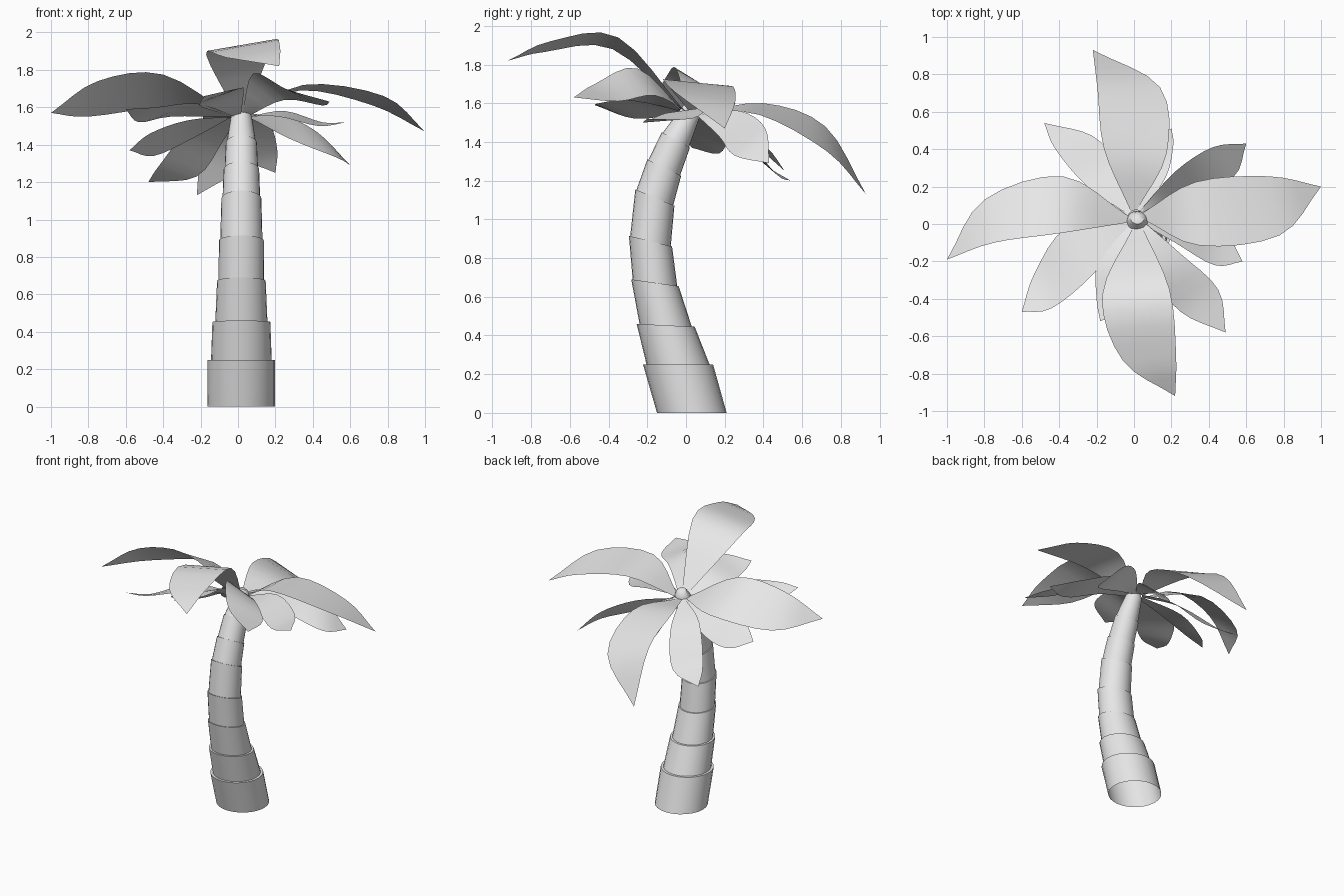
import bpy, bmesh, math
from mathutils import Vector

if "Cube" in bpy.data.objects:
    bpy.data.objects.remove(bpy.data.objects["Cube"])

mat = bpy.data.materials.new("pale_grey")
mat.diffuse_color = (0.8, 0.8, 0.8, 1)
mat.use_nodes = True
mat.node_tree.nodes["Principled BSDF"].inputs["Base Color"].default_value = mat.diffuse_color


def finish(name, bm, angle):
    me = bpy.data.meshes.new(name)
    bm.to_mesh(me)
    bm.free()
    ob = bpy.data.objects.new(name, me)
    bpy.context.collection.objects.link(ob)
    me.materials.append(mat)
    bpy.ops.object.select_all(action='DESELECT')
    ob.select_set(True)
    bpy.context.view_layer.objects.active = ob
    bpy.ops.object.shade_smooth_by_angle(angle=math.radians(angle))
    return ob


# Trunk: tilted rings (front y, front z, back y, back z, half width);
# each segment starts slightly narrower than the top of the one below
SIDES = 24
rings = [(-.15, 0, .21, 0, .18), (-.222, .25, .14, .25, .18),
         (-.255, .46, .045, .445, .155), (-.283, .69, -.038, .655, .13),
         (-.295, .915, -.072, .86, .12), (-.262, 1.155, -.06, 1.07, .107),
         (-.2, 1.31, -.025, 1.225, .095), (-.125, 1.45, .02, 1.37, .083),
         (-.025, 1.575, .07, 1.525, .056)]


def add_ring(bm, spec, k=1.0):
    y0, z0, y1, z1, w = spec
    c = Vector((0.018, (y0 + y1) / 2, (z0 + z1) / 2))
    half = Vector((0, (y1 - y0) / 2, (z1 - z0) / 2))
    out = []
    for i in range(SIDES):
        a = math.tau * i / SIDES
        out.append(bm.verts.new(c + (Vector((w, 0, 0)) * math.cos(a) + half * math.sin(a)) * k))
    return out


bm = bmesh.new()
loops = [add_ring(bm, rings[0])]
for i, spec in enumerate(rings[1:], 1):
    loops.append(add_ring(bm, spec))
    if i < len(rings) - 1:
        loops.append(add_ring(bm, spec, 0.9 if i < 3 else 0.94))
# Rounded crown on the trunk top
loops.append(add_ring(bm, (.0, 1.605, .062, 1.575, .036)))
for a, b in zip(loops, loops[1:]):
    for i in range(SIDES):
        j = (i + 1) % SIDES
        bm.faces.new((a[i], a[j], b[j], b[i]))
tip = bm.verts.new((0.018, 0.036, 1.605))
for i in range(SIDES):
    bm.faces.new((loops[-1][i], loops[-1][(i + 1) % SIDES], tip))
finish("trunk", bm, 40)


# Leaves: sheet lofted between a left and a right edge that meet at the tip
def spline(pts, n):
    p = [2 * pts[0] - pts[1]] + pts + [2 * pts[-1] - pts[-2]]
    out = []
    for s in range(len(pts) - 1):
        a, b, c, d = p[s:s + 4]
        for i in range(n):
            t = i / n
            out.append(0.5 * (2 * b + (c - a) * t + (2 * a - 5 * b + 4 * c - d) * t * t
                              + (3 * b - a - 3 * c + d) * t ** 3))
    return out + [pts[-1]]


def leaf(name, l1, l2, r1, r2, tip):
    crown = Vector((0.01, 0.035, 1.55))
    l1, l2, r1, r2, tip = map(Vector, (l1, l2, r1, r2, tip))
    out = tip - crown
    out.z = 0
    out.normalize()
    side = Vector((-out.y, out.x, 0)) * 0.018
    root = crown + out * 0.04
    left = spline([root + side, l1, l2, tip], 4)
    right = spline([root - side, r1, r2, tip], 4)
    bm = bmesh.new()
    rows = [[bm.verts.new(a.lerp(b, t)) for t in (0, .5, 1)] for a, b in zip(left[:-1], right[:-1])]
    for p, q in zip(rows, rows[1:]):
        for i in range(2):
            bm.faces.new((p[i], p[i + 1], q[i + 1], q[i]))
    end = bm.verts.new(tip)
    for i in range(2):
        bm.faces.new((rows[-1][i], rows[-1][i + 1], end))
    bmesh.ops.recalc_face_normals(bm, faces=bm.faces)
    if sum(f.normal.z * f.calc_area() for f in bm.faces) < 0:
        bmesh.ops.reverse_faces(bm, faces=bm.faces)
    finish(name, bm, 60)


# Four long leaves: left edge x2, right edge x2, tip
leaf("long_leaf_back", (-.16, .4, 1.6), (-.195, .72, 1.48), (.175, .38, 1.54), (.14, .73, 1.35), (-.22, .93, 1.13))
leaf("long_leaf_front", (.19, -.35, 1.94), (.225, -.7, 1.92), (-.17, -.38, 1.88), (-.06, -.73, 1.865), (.22, -.92, 1.82))
leaf("long_leaf_left", (-.4, -.05, 1.775), (-.75, -.1, 1.74), (-.38, .255, 1.6), (-.8, .13, 1.55), (-1, -.19, 1.57))
leaf("long_leaf_right", (.33, .225, 1.69), (.72, .255, 1.61), (.35, -.115, 1.72), (.78, -.06, 1.66), (1, .2, 1.47))

# Four medium leaves on the diagonals
leaf("leaf_back_left", (-.25, .2, 1.49), (-.42, .4, 1.29), (-.08, .3, 1.42), (-.22, .47, 1.23), (-.48, .54, 1.2))
leaf("leaf_back_right", (.22, .28, 1.56), (.42, .41, 1.47), (.28, .17, 1.43), (.53, .25, 1.33), (.6, .43, 1.29))
leaf("leaf_front_right", (.25, -.16, 1.64), (.45, -.35, 1.61), (.08, -.25, 1.78), (.25, -.47, 1.7), (.49, -.58, 1.63))
leaf("leaf_front_left", (-.22, -.27, 1.62), (-.44, -.45, 1.6), (-.36, -.02, 1.55), (-.53, -.26, 1.52), (-.6, -.47, 1.59))

# Four short leaves tucked under the long ones
leaf("short_leaf_right", (.25, .11, 1.58), (.45, .03, 1.52), (.22, -.1, 1.55), (.43, -.22, 1.5), (.58, -.2, 1.52))
leaf("short_leaf_front", (.03, -.2, 1.69), (0, -.42, 1.7), (-.19, -.2, 1.6), (-.2, -.4, 1.63), (-.18, -.52, 1.66))
leaf("short_leaf_back", (-.03, .25, 1.49), (.03, .42, 1.33), (.17, .25, 1.5), (.21, .42, 1.37), (.2, .51, 1.25))
leaf("short_leaf_left", (-.27, -.03, 1.53), (-.47, -.03, 1.46), (-.25, .2, 1.43), (-.45, .17, 1.34), (-.58, .03, 1.37))
